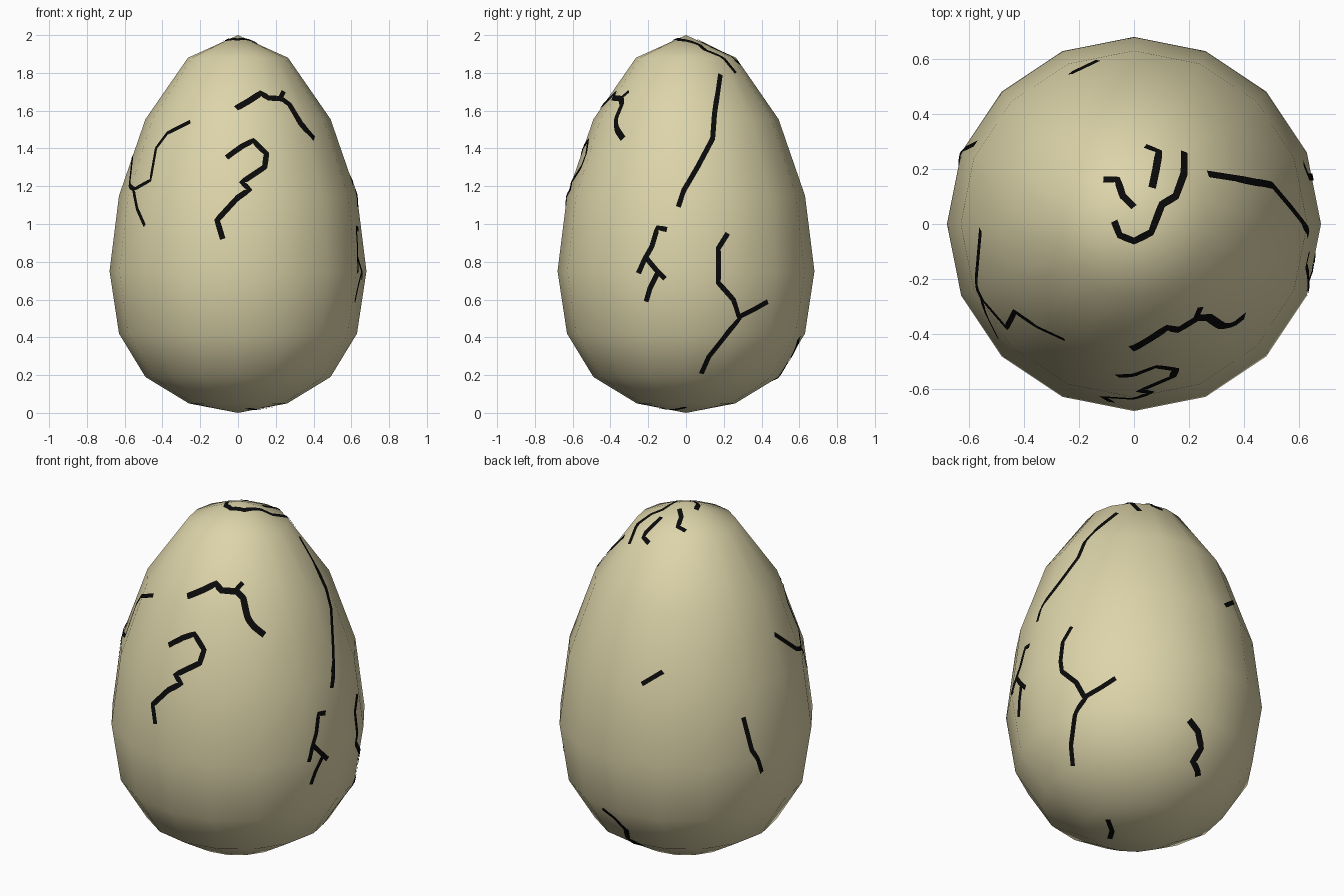
import bpy, bmesh, math
from mathutils import Vector
from mathutils.bvhtree import BVHTree

if "Cube" in bpy.data.objects:
    bpy.data.objects.remove(bpy.data.objects["Cube"])


def material(name, rgb):
    m = bpy.data.materials.new(name)
    m.diffuse_color = (*rgb, 1)
    m.use_nodes = True
    m.node_tree.nodes["Principled BSDF"].inputs["Base Color"].default_value = m.diffuse_color
    return m


cream = material("cream shell", (0.72, 0.66, 0.40))
black = material("crack black", (0.003, 0.003, 0.003))


def add_object(name, bm, mat):
    me = bpy.data.meshes.new(name)
    bm.to_mesh(me)
    ob = bpy.data.objects.new(name, me)
    bpy.context.collection.objects.link(ob)
    me.materials.append(mat)
    for p in me.polygons:
        p.use_smooth = True
    return ob


# Egg shell: 16-sided revolved profile with single pole vertices
SIDES = 16
profile = [(0.26, 0.05), (0.49, 0.19), (0.63, 0.42), (0.68, 0.75),
           (0.63, 1.15), (0.49, 1.555), (0.265, 1.88)]
bm = bmesh.new()
rings = [[bm.verts.new((r * math.cos(2 * math.pi * i / SIDES),
                        r * math.sin(2 * math.pi * i / SIDES), z))
          for i in range(SIDES)] for r, z in profile]
bottom, top = bm.verts.new((0, 0, 0)), bm.verts.new((0, 0, 2))
for i in range(SIDES):
    j = (i + 1) % SIDES
    for a, b in zip(rings, rings[1:]):
        bm.faces.new((a[i], a[j], b[j], b[i]))
    bm.faces.new((bottom, rings[0][j], rings[0][i]))
    bm.faces.new((top, rings[-1][i], rings[-1][j]))
bmesh.ops.recalc_face_normals(bm, faces=bm.faces)
tree = BVHTree.FromBMesh(bm)
add_object("egg_shell", bm, cream)
bm.free()

# Projection of a 2D sketch point on each side of the egg: (start point, ray)
SIDE = {
    "front": lambda a, b: ((a, -3, b), (0, 1, 0)),
    "back": lambda a, b: ((a, 3, b), (0, -1, 0)),
    "right": lambda a, b: ((3, a, b), (-1, 0, 0)),
    "left": lambda a, b: ((-3, a, b), (1, 0, 0)),
    "top": lambda a, b: ((a, b, 4), (0, 0, -1)),
    "bottom": lambda a, b: ((a, b, -2), (0, 0, 1)),
}


def crack(name, side, pts, width=0.03, lift=0.005):
    """Thin black ribbon that hugs the shell."""
    path = []
    for (a0, b0), (a1, b1) in zip(pts, pts[1:]):
        n = max(2, int(math.hypot(a1 - a0, b1 - b0) / 0.02))
        path += [(a0 + (a1 - a0) * k / n, b0 + (b1 - b0) * k / n) for k in range(n)]
    path.append(pts[-1])
    hits = []
    for a, b in path:
        o, d = SIDE[side](a, b)
        loc, nor, _, _ = tree.ray_cast(Vector(o), Vector(d))
        if loc is not None:
            hits.append((loc, nor))
    bm = bmesh.new()
    rows = []
    for k, (loc, nor) in enumerate(hits):
        t = hits[min(k + 1, len(hits) - 1)][0] - hits[max(k - 1, 0)][0]
        across = nor.cross(t).normalized() * width / 2
        row = []
        for s in (1, 0, -1):
            p, n, _, _ = tree.find_nearest(loc + across * s)
            row.append(bm.verts.new(p + n * lift))
        rows.append(row)
    for p, q in zip(rows, rows[1:]):
        for c in range(2):
            bm.faces.new((p[c], p[c + 1], q[c + 1], q[c]))
    add_object(name, bm, black)
    bm.free()


# Front cracks
crack("front_upper_crack", "front", [(-0.01, 1.61), (0.06, 1.65), (0.12, 1.69), (0.16, 1.665),
      (0.23, 1.66), (0.27, 1.63), (0.33, 1.53), (0.40, 1.45)], 0.035)
crack("front_upper_spur", "front", [(0.22, 1.66), (0.24, 1.70)], 0.025)
crack("front_zigzag_crack", "front", [(-0.06, 1.35), (0.02, 1.41), (0.08, 1.44), (0.15, 1.37),
      (0.14, 1.30), (0.02, 1.22), (0.06, 1.18), (0.0, 1.14), (-0.11, 1.02), (-0.08, 0.92)])
crack("front_left_crack", "front", [(-0.25, 1.54), (-0.37, 1.48), (-0.43, 1.40), (-0.46, 1.23),
      (-0.55, 1.18), (-0.53, 1.08), (-0.49, 0.99)], 0.022)
crack("front_left_branch", "left", [(-0.02, 1.36), (-0.2, 1.21), (-0.28, 1.18)], 0.025)

# Right side cracks
crack("right_long_crack", "right", [(0.18, 1.79), (0.15, 1.58), (0.14, 1.45), (0.06, 1.30),
      (-0.01, 1.18), (-0.04, 1.09)], 0.027)
crack("right_small_crack", "right", [(-0.10, 0.97), (-0.15, 0.98), (-0.18, 0.88),
      (-0.22, 0.81), (-0.25, 0.74)], 0.027)
crack("right_small_branch", "right", [(-0.21, 0.82), (-0.16, 0.76), (-0.11, 0.71)], 0.027)
crack("right_small_tail", "right", [(-0.15, 0.74), (-0.19, 0.66), (-0.21, 0.59)], 0.027)
crack("right_lower_crack", "right", [(0.22, 0.95), (0.17, 0.87), (0.17, 0.69), (0.25, 0.60),
      (0.28, 0.50), (0.20, 0.40), (0.12, 0.30), (0.08, 0.21)], 0.027)
crack("right_lower_branch", "right", [(0.28, 0.51), (0.36, 0.55), (0.43, 0.59)], 0.027)

# Cracks around the tip
crack("tip_left_crack", "top", [(-0.11, 0.16), (-0.06, 0.16), (-0.04, 0.10), (0.0, 0.06)], 0.025)
crack("tip_back_crack", "top", [(0.04, 0.28), (0.09, 0.26), (0.08, 0.20), (0.065, 0.13)], 0.027)
crack("tip_hook_crack", "top", [(-0.07, 0.01), (-0.05, -0.04), (0.0, -0.06), (0.06, -0.03),
      (0.10, 0.07), (0.15, 0.10), (0.18, 0.18), (0.18, 0.26)], 0.027)

# Back, left and bottom cracks
crack("back_short_crack", "back", [(-0.13, 1.19), (-0.23, 1.27)], 0.025)
crack("back_lower_crack", "back", [(0.12, 0.40), (0.05, 0.36), (0.0, 0.29), (0.02, 0.22),
      (-0.05, 0.18)], 0.035)
crack("left_side_crack", "left", [(0.29, 1.00), (0.27, 0.81), (0.20, 0.66)], 0.025)
crack("bottom_crack", "bottom", [(0.05, -0.14), (0.10, -0.06), (0.18, 0.0)], 0.027)
